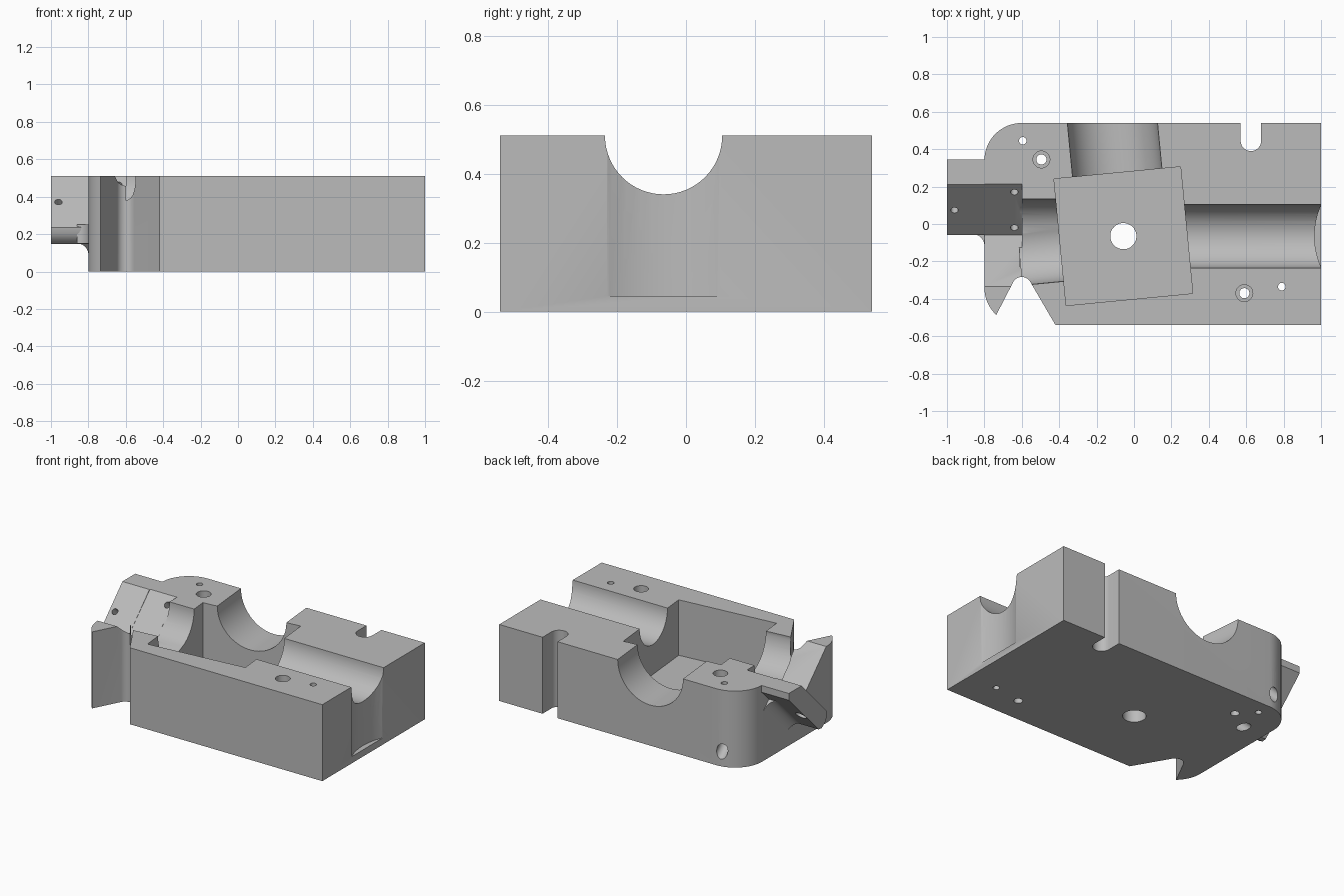
import bpy, bmesh
from math import radians, cos, sin, pi
from mathutils import Matrix, Vector

if "Cube" in bpy.data.objects:
    bpy.data.objects.remove(bpy.data.objects["Cube"])

TOP = 0.51
PIVOT = Vector((-0.057, -0.065, 0))
TILT = Matrix.Translation(PIVOT) @ Matrix.Rotation(radians(5.5), 4, "Z")

steel = bpy.data.materials.new("plain grey metal")
steel.use_nodes = True
GREY = (0.5, 0.5, 0.5, 1)
steel.diffuse_color = GREY
steel.node_tree.nodes["Principled BSDF"].inputs["Base Color"].default_value = GREY


def arc(cx, cy, r, start, end, n=16):
    angles = [radians(start + (end - start) * i / n) for i in range(n + 1)]
    return [(cx + r * cos(a), cy + r * sin(a)) for a in angles]


def finish(name, bm):
    bmesh.ops.recalc_face_normals(bm, faces=bm.faces)
    mesh = bpy.data.meshes.new(name)
    bm.to_mesh(mesh)
    bm.free()
    mesh.materials.append(steel)
    obj = bpy.data.objects.new(name, mesh)
    bpy.context.collection.objects.link(obj)
    return obj


def prism(name, points, vector):
    """Extrude a planar loop of 3D points along a vector."""
    bm = bmesh.new()
    face = bm.faces.new([bm.verts.new(p) for p in points])
    out = bmesh.ops.extrude_face_region(bm, geom=[face])
    moved = [v for v in out["geom"] if isinstance(v, bmesh.types.BMVert)]
    bmesh.ops.translate(bm, verts=moved, vec=vector)
    return finish(name, bm)


def rod(start, end, r, frame=Matrix()):
    """Round cutter between two points."""
    a, b = frame @ Vector(start), frame @ Vector(end)
    axis = b - a
    place = Matrix.Translation((a + b) / 2) @ axis.to_track_quat("Z", "Y").to_matrix().to_4x4()
    bm = bmesh.new()
    bmesh.ops.create_cone(bm, cap_ends=True, segments=64, radius1=r, radius2=r,
                          depth=axis.length, matrix=place)
    return finish("cutter", bm)


def cut(obj, cutter):
    mod = obj.modifiers.new("cut", "BOOLEAN")
    mod.operation = "DIFFERENCE"
    mod.solver = "EXACT"
    mod.object = cutter
    bpy.context.view_layer.update()
    deps = bpy.context.evaluated_depsgraph_get()
    mesh = bpy.data.meshes.new_from_object(obj.evaluated_get(deps))
    obj.modifiers.clear()
    obj.data = mesh
    bpy.data.objects.remove(cutter)


# Block outline with rounded corners, back slot and front notch
outline = [(-0.42, -0.54), (1, -0.54), (1, 0.54), (0.68, 0.54)]
outline += arc(0.625, 0.445, 0.055, 0, -180)
outline += [(0.57, 0.54)]
outline += arc(-0.6, 0.34, 0.2, 90, 180)
outline += arc(-0.6, -0.34, 0.2, 180, 227, 10)
outline += arc(-0.6, -0.335, 0.052, 150, 30)
body = prism("block_body", [(x, y, 0) for x, y in outline], (0, 0, TOP))

# Tilted square pocket
h = 0.34
square = [TILT @ Vector((x, y, 0.14)) for x, y in ((-h, -h), (h, -h), (h, h), (-h, h))]
cut(body, prism("cutter", square, (0, 0, 0.5)))

# Half-round channels leading into the pocket
axis_y = PIVOT.y
cut(body, rod((0, axis_y, TOP), (1.1, axis_y, TOP), 0.17))
cut(body, rod((0, 0, TOP), (0, 0.8, TOP), 0.24, TILT))
cut(body, rod((-0.61, axis_y, TOP), (-0.1, axis_y, TOP), 0.2))
cut(body, rod((-0.56, 0, TOP), (-0.05, 0, TOP), 0.21, TILT))

# Shallow upright relief on the end face
cut(body, rod((1.372, axis_y, 0.045), (1.372, axis_y, 0.7), 0.407))

# V channel at the arm end
vee = [(-0.06, 0.235), (0.265, 0.56), (-0.385, 0.56)]
cut(body, prism("cutter", [(-0.9, y, z) for y, z in vee], (0.3, 0, 0)))

# Upright holes, two of them counterbored
for x, y, r in ((-0.057, -0.065, 0.07), (-0.495, 0.345, 0.027), (0.59, -0.37, 0.027),
                (-0.595, 0.445, 0.02), (0.79, -0.335, 0.02)):
    cut(body, rod((x, y, -0.1), (x, y, 0.7), r))
    if r == 0.027:
        cut(body, rod((x, y, 0.41), (x, y, 0.7), 0.045))


def slanted_hole(obj, x, y):
    """Hole square to the sloped face, wider towards the far side."""
    z = y + 0.295

    def at(d):
        return (x, y + d, z - d)
    cut(obj, rod(at(-0.03), at(0.6), 0.02))
    cut(obj, rod(at(0.05), at(0.6), 0.036))


for y in (0.17, -0.02):
    slanted_hole(body, -0.64, y)

# Sloped arm sticking out of the end
section = [(0.21, TOP), (-0.06, 0.235), (-0.055, 0.2), (-0.035, 0.168), (0, 0.147),
           (0.03, 0.15), (0.345, 0.465), (0.345, TOP)]
arm = prism("sloped_arm", [(-1, y, z) for y, z in section], (0.2, 0, 0))
slanted_hole(arm, -0.96, 0.075)

# Fillets where the arm meets the block
R = 0.06
curve = [(-0.8, 0)] + arc(-0.8 - R, R, R, 270, 360, 10)
under = prism("arm_under_fillet", [(x, 0.03 + d, 0.15 - d) for x, d in curve], (0, 0.24, 0.24))
front = prism("arm_front_fillet", [(x, -0.055 - d, 0.15) for x, d in curve], (0, 0, 0.1))

# Smooth round walls, keep edges sharp
bpy.ops.object.select_all(action="DESELECT")
for obj in (body, arm, under, front):
    obj.select_set(True)
bpy.context.view_layer.objects.active = body
bpy.ops.object.shade_smooth_by_angle(angle=radians(30))
